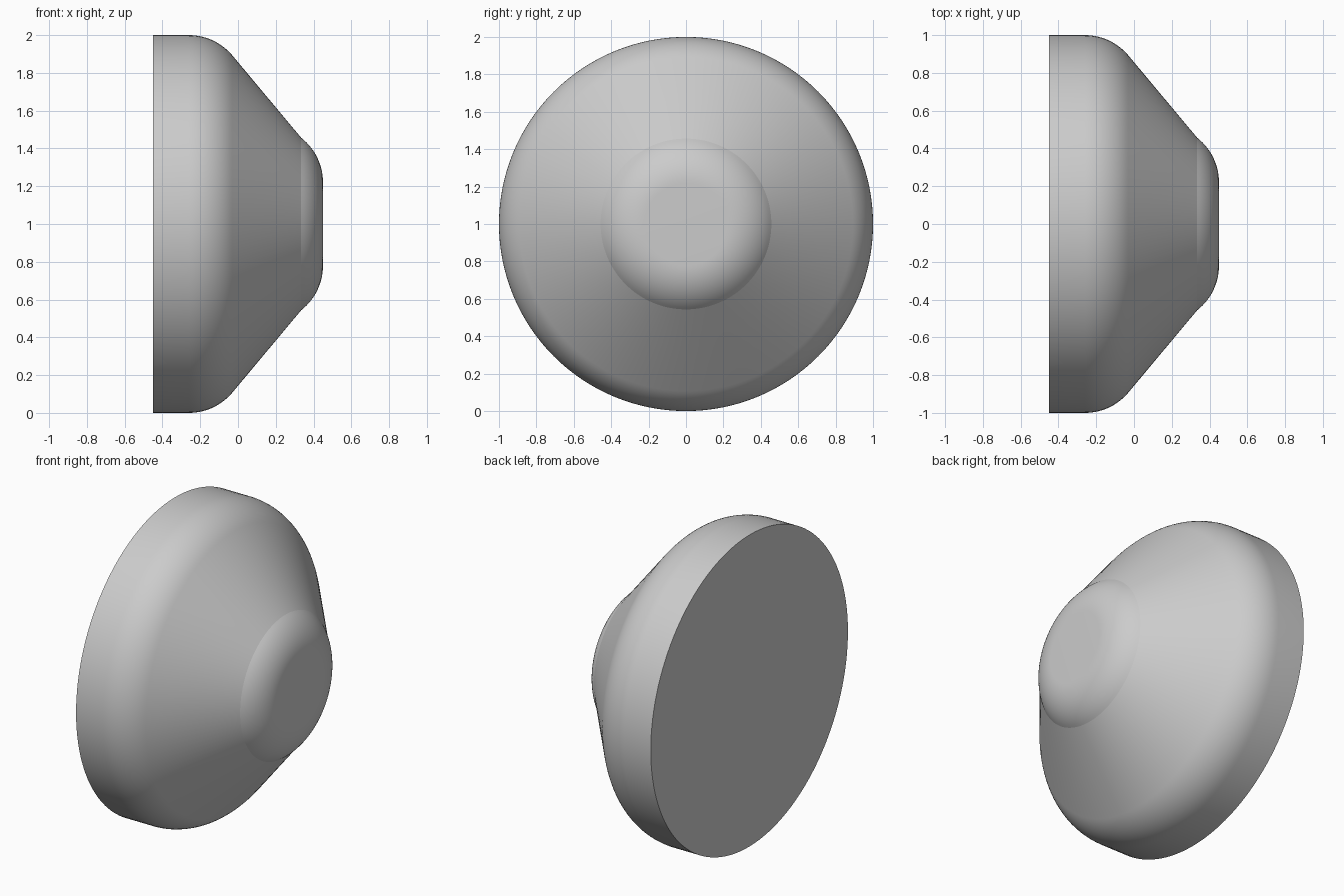
import bpy, bmesh, math
from mathutils import Matrix, Vector

if "Cube" in bpy.data.objects:
    bpy.data.objects.remove(bpy.data.objects["Cube"])


def arc(cx, cr, radius, start, end, steps):
    """Arc in the (x, radius) profile plane; angles in degrees from +x."""
    pts = []
    for i in range(steps + 1):
        a = math.radians(start + (end - start) * i / steps)
        pts.append((cx + radius * math.cos(a), cr + radius * math.sin(a)))
    return pts


# Half profile: flat back, rim, rounded shoulder, cone, rounded nose, flat tip
profile = [(-0.45, 0), (-0.45, 1.0)]
profile += arc(-0.26, 0.70, 0.30, 90, 40, 14)
profile += arc(0.15, 0.22, 0.30, 52, 0, 14)
profile += [(0.45, 0)]

# Spin the profile around the x axis
bm = bmesh.new()
verts = [bm.verts.new((x, 0, r)) for x, r in profile]
edges = [bm.edges.new(pair) for pair in zip(verts, verts[1:])]
bmesh.ops.spin(bm, geom=verts + edges, cent=(0, 0, 0), axis=(1, 0, 0),
               angle=math.tau, steps=128, use_duplicate=False)
bmesh.ops.remove_doubles(bm, verts=bm.verts, dist=1e-4)
bmesh.ops.recalc_face_normals(bm, faces=bm.faces)
bmesh.ops.transform(bm, matrix=Matrix.Translation(Vector((0, 0, 1))), verts=bm.verts)

mesh = bpy.data.meshes.new("rounded_knob")
bm.to_mesh(mesh)
bm.free()
knob = bpy.data.objects.new("rounded_knob", mesh)
bpy.context.collection.objects.link(knob)

# Smooth shading, keeping the back edge and nose crease
bpy.context.view_layer.objects.active = knob
knob.select_set(True)
bpy.ops.object.shade_smooth_by_angle(angle=math.radians(8))
